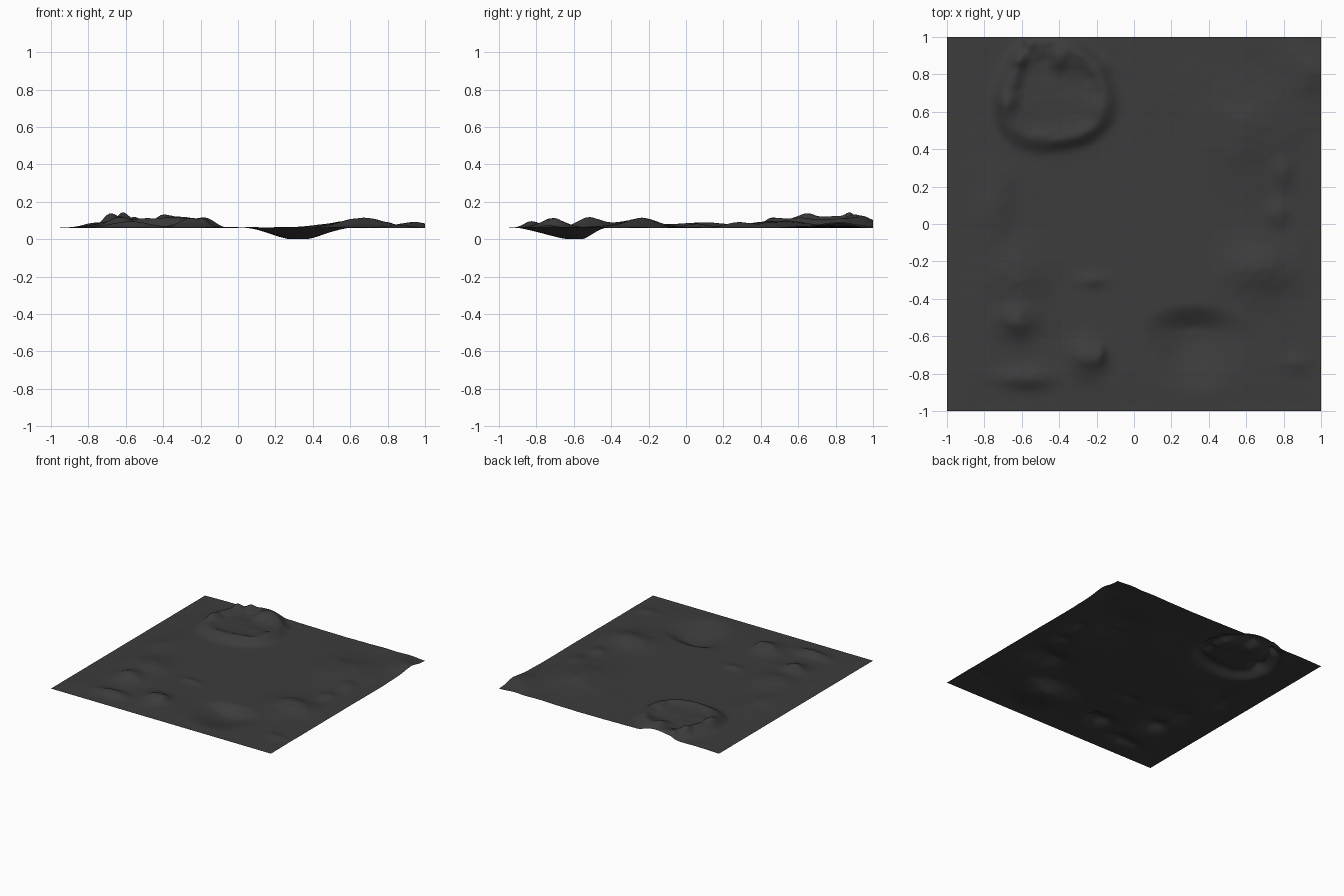
import bpy, bmesh
from math import exp, hypot, atan2, sin
from mathutils import noise, Vector

BASE, N = 0.06, 160

# Broad and small mounds: x, y, width x, width y, height
MOUNDS = [
    (0.62, 0.50, 0.20, 0.22, 0.038), (0.66, -0.24, 0.17, 0.14, 0.048),
    (0.77, 0.05, 0.06, 0.07, 0.025), (0.80, 0.28, 0.05, 0.08, 0.018),
    (-0.74, 0.10, 0.10, 0.22, 0.025), (-0.62, -0.25, 0.14, 0.14, 0.042),
    (-0.62, -0.52, 0.10, 0.09, 0.045), (-0.58, -0.82, 0.13, 0.06, 0.035),
    (-0.25, -0.71, 0.09, 0.09, 0.055), (-0.18, -0.70, 0.03, 0.05, 0.025),
    (-0.22, -0.30, 0.08, 0.04, 0.015), (0.93, 0.85, 0.12, 0.14, 0.025),
    (0.88, -0.74, 0.10, 0.05, 0.012),
]
# Jagged peaks on the crater rim
PEAKS = [(-0.62, 0.88, 0.035, 0.028), (-0.40, 0.88, 0.05, 0.035),
         (-0.56, 0.97, 0.03, 0.025), (-0.20, 0.63, 0.05, 0.015),
         (-0.67, 0.65, 0.05, 0.018), (-0.17, 0.84, 0.05, 0.01)]


def smooth(a, b, v):
    t = min(max((v - a) / (b - a), 0), 1)
    return t * t * (3 - 2 * t)


def bump(x, y, cx, cy, sx, sy):
    return exp(-((x - cx) / sx) ** 2 - ((y - cy) / sy) ** 2)


def height(x, y):
    rough = noise.fractal(Vector((x * 3.5, y * 3.5, 2)), 1, 2, 4)
    h = sum(m[4] * bump(x, y, *m[:4]) for m in MOUNDS)
    # Raised crater with an irregular rim
    dx, dy = x + 0.43, y - 0.70
    a = atan2(dy, dx)
    r = hypot(dx, dy) + 0.015 * sin(3 * a) + 0.02 * rough
    h += 0.028 * (1 - smooth(0.2, 0.36, r))
    h += 0.032 * exp(-((r - 0.265) / 0.055) ** 2)
    h += sum(p[3] * bump(x, y, p[0], p[1], p[2], p[2]) for p in PEAKS)
    # Gentle roughness, strongest on raised ground
    h *= 1 + 0.28 * rough
    basin = smooth(0.35, 0.8, hypot(x - 0.05, y))
    h += 0.004 * basin * (rough + 0.8)
    # Sunken pit with a steeper north wall
    px = (x - 0.32) / 0.30
    py = (y + 0.58) / (0.16 if y > -0.58 else 0.36)
    h -= 0.066 * (1 - smooth(0, 1, hypot(px, py)))
    # Sides settle back to the base level
    edge = smooth(0, 0.16, 1 - abs(y)) if y < 0 else 1
    edge *= smooth(0, 0.12, 1 + x)
    if x > 0.5 and y > 0.5:
        edge *= smooth(0, 0.2, hypot(1 - x, 1 - y))
    elif x > 0.5:
        edge *= 0.3 + 0.7 * smooth(0, 0.15, 1 - x)
    return max(BASE + h * edge, 0)


# Terrain sheet
bm = bmesh.new()
bmesh.ops.create_grid(bm, x_segments=N, y_segments=N, size=1)
for v in bm.verts:
    v.co.z = height(v.co.x, v.co.y)
low = min(v.co.z for v in bm.verts)
for v in bm.verts:
    v.co.z -= low
for f in bm.faces:
    f.smooth = True
mesh = bpy.data.meshes.new("terrain")
bm.to_mesh(mesh)
bm.free()
terrain = bpy.data.objects.new("terrain", mesh)
bpy.context.collection.objects.link(terrain)

# Dark ground colour
mat = bpy.data.materials.new("dark_ground")
mat.diffuse_color = (0.045, 0.045, 0.045, 1)
mesh.materials.append(mat)
